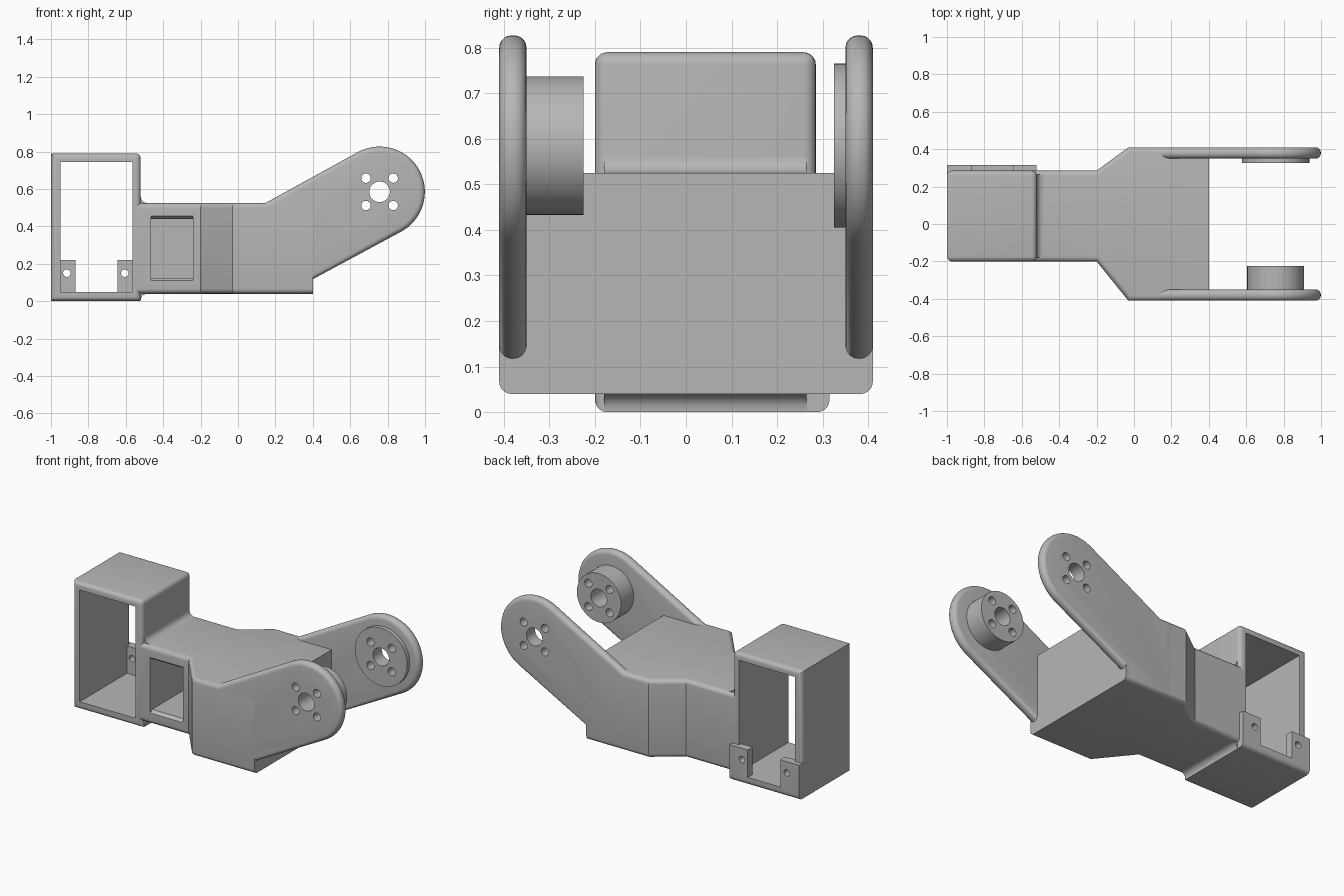
import bpy, bmesh
from math import sin, cos, radians
from mathutils import Vector

cube = bpy.data.objects.get("Cube")
if cube:
    bpy.data.objects.remove(cube, do_unlink=True)

grey = bpy.data.materials.new("matte grey")
grey.use_nodes = True
grey.diffuse_color = (0.47, 0.47, 0.47, 1)
grey.node_tree.nodes["Principled BSDF"].inputs["Base Color"].default_value = (0.47, 0.47, 0.47, 1)

PLACE = {"x": lambda u, v, t: (t, u, v),
         "y": lambda u, v, t: (u, t, v),
         "z": lambda u, v, t: (u, v, t)}


def prism(name, points, axis, start, end, rule=None, radius=0.027):
    """Extrude a profile along an axis; round the edges that pass the rule."""
    bm = bmesh.new()
    put = PLACE[axis]
    rings = [[bm.verts.new(put(u, v, t)) for u, v in points] for t in (start, end)]
    bm.faces.new(rings[0])
    bm.faces.new(rings[1])
    for i in range(len(points)):
        j = (i + 1) % len(points)
        bm.faces.new((rings[0][i], rings[0][j], rings[1][j], rings[1][i]))
    bmesh.ops.recalc_face_normals(bm, faces=bm.faces)
    if rule:
        edges = [e for e in bm.edges if rule(e.verts[0].co, e.verts[1].co)]
        bmesh.ops.bevel(bm, geom=edges, offset=radius, segments=5, profile=0.5,
                        affect="EDGES", clamp_overlap=False)
    mesh = bpy.data.meshes.new(name)
    bm.to_mesh(mesh)
    bm.free()
    mesh.materials.append(grey)
    obj = bpy.data.objects.new(name, mesh)
    bpy.context.collection.objects.link(obj)
    return obj


def rect(u0, u1, v0, v1):
    return [(u0, v0), (u1, v0), (u1, v1), (u0, v1)]


def circle(u, v, r, n=48):
    return [(u + r * cos(radians(360 * i / n)), v + r * sin(radians(360 * i / n)))
            for i in range(n)]


def cut(obj, cutter):
    """Subtract the cutter and discard it."""
    cutter.hide_render = True
    mod = obj.modifiers.new("cut", "BOOLEAN")
    mod.operation = "DIFFERENCE"
    mod.solver = "EXACT"
    mod.object = cutter
    bpy.context.view_layer.objects.active = obj
    bpy.ops.object.modifier_apply(modifier=mod.name)
    bpy.data.objects.remove(cutter, do_unlink=True)


def same(a, b, i):
    return abs(a[i] - b[i]) < 1e-4


# Motor housing: an open frame with rounded front and back rims
FRONT, BACK = -0.2, 0.285


def housing_rule(a, b):
    top_right = a.x > -0.6 and b.x > -0.6 and a.z > 0.7 and b.z > 0.7
    return same(a, b, 1) or top_right


housing = prism("motor_housing", rect(-1, -0.52, 0, 0.79), "y", FRONT, BACK, housing_rule)
cut(housing, prism("cutter", rect(-0.95, -0.565, 0.05, 0.745), "y", -0.5, 0.5))

# Mounting lip with two screw tabs behind the housing
lip_outline = [(-1, 0), (-0.52, 0), (-0.52, 0.22), (-0.645, 0.22), (-0.645, 0.05),
               (-0.87, 0.05), (-0.87, 0.22), (-1, 0.22)]
lip = prism("mounting_lip", lip_outline, "y", 0.265, 0.315,
            lambda a, b: a.y > 0.3 and b.y > 0.3 and a.z < 0.01 and b.z < 0.01)
for x in (-0.915, -0.605):
    cut(lip, prism("cutter", circle(x, 0.15, 0.02, 24), "y", 0.1, 0.5))

# Flared body with rounded long edges
plan = [(-0.56, FRONT), (-0.2, FRONT), (-0.03, -0.41), (0.4, -0.41),
        (0.4, 0.41), (-0.03, 0.41), (-0.2, BACK), (-0.56, BACK)]
LOW, HIGH = 0.04, 0.525
body = prism("body", plan, "z", LOW, HIGH,
             lambda a, b: same(a, b, 2) and not same(a, b, 0))

# Pocket in the front of the body, flared at its upper and lower lips
pocket = [(-0.3, 0.1), (FRONT, 0.11), (FRONT + 0.02, 0.125), (0.24, 0.125),
          (0.24, 0.44), (FRONT + 0.02, 0.44), (FRONT, 0.455), (-0.3, 0.465)]
cut(body, prism("cutter", pocket, "x", -0.465, -0.24))

# Concave fillets where the housing meets the body
R = 0.035
for name, z, s in (("upper_fillet", HIGH, 1), ("lower_fillet", LOW, -1)):
    curve = [(-0.52 + R - R * sin(radians(a)), z + s * (R - R * cos(radians(a))))
             for a in range(0, 91, 15)]
    prism(name, curve + [(-0.53, z + s * R), (-0.53, z - s * 0.01),
                         (-0.52 + R, z - s * 0.01)],
          "y", FRONT + 0.02, BACK - 0.02)

# Arms: rounded ends on sloping plates that run flush into the body
CX, CZ, RADIUS = 0.757, 0.585, 0.242
arc = [(CX + RADIUS * cos(radians(a)), CZ + RADIUS * sin(radians(a)))
       for a in [118.7 - 5 * i for i in range(37)]]
arm_outline = [(0.05, LOW), (0.05, HIGH), (0.146, HIGH)] + arc + [(0.4, 0.118), (0.4, LOW)]
arms = [prism("front_arm", arm_outline, "y", -0.41, -0.35, lambda a, b: same(a, b, 1)),
        prism("back_arm", arm_outline, "y", 0.35, 0.41, lambda a, b: same(a, b, 1))]

# Pivot bosses on the inner faces of the arms
bosses = [prism("front_boss", circle(CX, CZ, 0.152, 64), "y", -0.36, -0.225),
          prism("back_boss", circle(CX, CZ, 0.18, 64), "y", 0.325, 0.36)]

# Axle hole and four screw holes through arms and bosses
holes = [(CX, CZ, 0.055)] + [(CX + i * 0.073, CZ + j * 0.073, 0.025)
                             for i in (-1, 1) for j in (-1, 1)]
for part in arms + bosses:
    for x, z, r in holes:
        cut(part, prism("cutter", circle(x, z, r, 32), "y", -0.6, 0.6))

# Smooth the rounded edges and keep the corners crisp
for obj in bpy.context.scene.objects:
    if obj.type == "MESH":
        bpy.ops.object.select_all(action="DESELECT")
        obj.select_set(True)
        bpy.context.view_layer.objects.active = obj
        bpy.ops.object.shade_smooth_by_angle(angle=radians(30))
